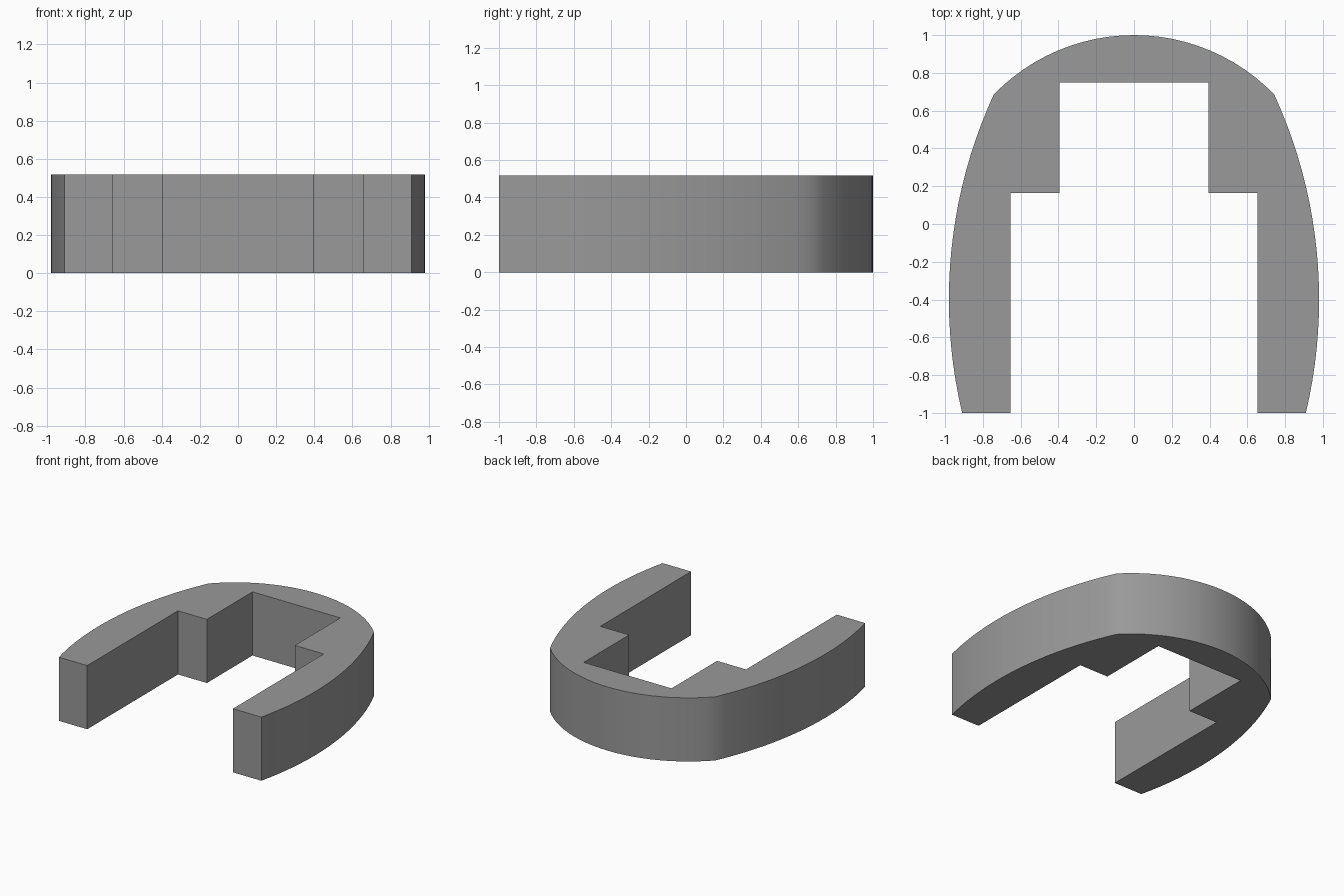
import bpy, bmesh, math

if "Cube" in bpy.data.objects:
    bpy.data.objects.remove(bpy.data.objects["Cube"])

HEIGHT = 0.517


def arc(cx, cy, radius, start, end, steps):
    """Points along a circular arc between two angles (radians)."""
    return [(cx + radius * math.cos(start + (end - start) * i / steps),
             cy + radius * math.sin(start + (end - start) * i / steps))
            for i in range(steps + 1)]


# Right half of the outline: stepped inner opening, then bowed side and crown
inner = [(0.395, 0.75), (0.395, 0.165), (0.655, 0.165), (0.655, -1.0)]
side = arc(-1.62, -0.4, 2.6, math.asin(-0.6 / 2.6), math.asin(1.085 / 2.6), 20)
crown = arc(0, -0.034, 1.034, math.atan2(0.719, 0.743), math.pi / 2, 12)
half = inner + side + crown[1:]
outline = half + [(-x, y) for x, y in reversed(half[:-1])]

# Extrude the outline into a solid arch
bm = bmesh.new()
base = bm.faces.new([bm.verts.new((x, y, 0)) for x, y in outline])
top = bmesh.ops.extrude_face_region(bm, geom=[base], use_keep_orig=True)["geom"]
bmesh.ops.translate(bm, vec=(0, 0, HEIGHT),
                    verts=[v for v in top if isinstance(v, bmesh.types.BMVert)])
bmesh.ops.recalc_face_normals(bm, faces=bm.faces)
mesh = bpy.data.meshes.new("arch_body")
bm.to_mesh(mesh)
bm.free()

# Single grey material
grey = bpy.data.materials.new("grey")
grey.diffuse_color = (0.32, 0.32, 0.32, 1)
grey.use_nodes = True
grey.node_tree.nodes["Principled BSDF"].inputs["Base Color"].default_value = grey.diffuse_color
mesh.materials.append(grey)

body = bpy.data.objects.new("arch_body", mesh)
bpy.context.collection.objects.link(body)
bpy.context.view_layer.objects.active = body
body.select_set(True)
bpy.ops.object.shade_smooth_by_angle(angle=math.radians(30))
